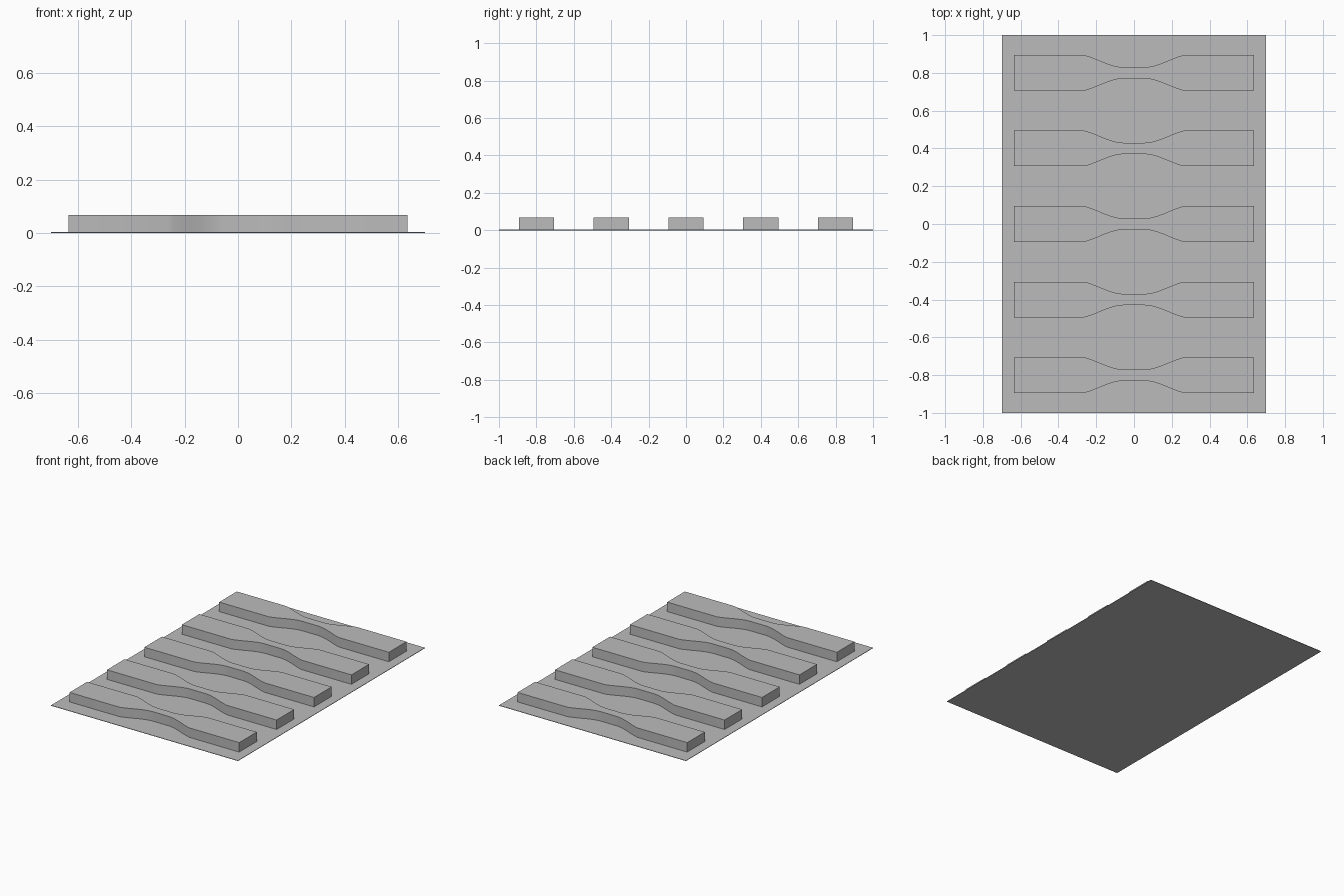
import bpy
import bmesh

cube = bpy.data.objects.get("Cube")
if cube:
    bpy.data.objects.remove(cube, do_unlink=True)

GREY = (0.5, 0.5, 0.5, 1.0)
mat = bpy.data.materials.new("plain grey")
mat.use_nodes = True
mat.diffuse_color = GREY
mat.node_tree.nodes["Principled BSDF"].inputs["Base Color"].default_value = GREY

SHEET_TOP = 0.003
BAR_TOP = 0.067
HALF_LENGTH, HALF_WIDTH, HALF_WAIST = 0.635, 0.094, 0.03
SHOULDER, GAUGE = 0.262, 0.055
STEPS = 12


def prism(name, outline, bottom, top):
    """Extrude a flat counter-clockwise outline into a solid."""
    bm = bmesh.new()
    face = bm.faces.new([bm.verts.new((x, y, bottom)) for x, y in outline])
    ext = bmesh.ops.extrude_face_region(bm, geom=[face])
    for v in ext["geom"]:
        if isinstance(v, bmesh.types.BMVert):
            v.co.z = top
    bmesh.ops.recalc_face_normals(bm, faces=bm.faces)
    mesh = bpy.data.meshes.new(name)
    bm.to_mesh(mesh)
    bm.free()
    mesh.materials.append(mat)
    obj = bpy.data.objects.new(name, mesh)
    bpy.context.collection.objects.link(obj)
    return obj


def bar_outline():
    """Wide grips blending through curved shoulders into a narrow waist."""
    quarter = [(HALF_LENGTH, HALF_WIDTH)]
    for i in range(STEPS + 1):
        t = i / STEPS
        drop = t * t * (3 - 2 * t) + 0.8 * t * (1 - t) ** 2
        quarter.append((SHOULDER + (GAUGE - SHOULDER) * t,
                        HALF_WIDTH + (HALF_WAIST - HALF_WIDTH) * drop))
    upper = quarter + [(-x, y) for x, y in reversed(quarter)]
    return upper + [(x, -y) for x, y in reversed(upper)]


# Thin base sheet
prism("base_sheet", [(-0.7, -1), (0.7, -1), (0.7, 1), (-0.7, 1)], 0, SHEET_TOP)

# Five waisted bars in a row
for n in range(5):
    bar = prism(f"waisted_bar_{n + 1}", bar_outline(), SHEET_TOP, BAR_TOP)
    bar.location.y = (n - 2) * 0.4
    bpy.ops.object.select_all(action="DESELECT")
    bar.select_set(True)
    bpy.context.view_layer.objects.active = bar
    bpy.ops.object.shade_smooth_by_angle(angle=0.4)
